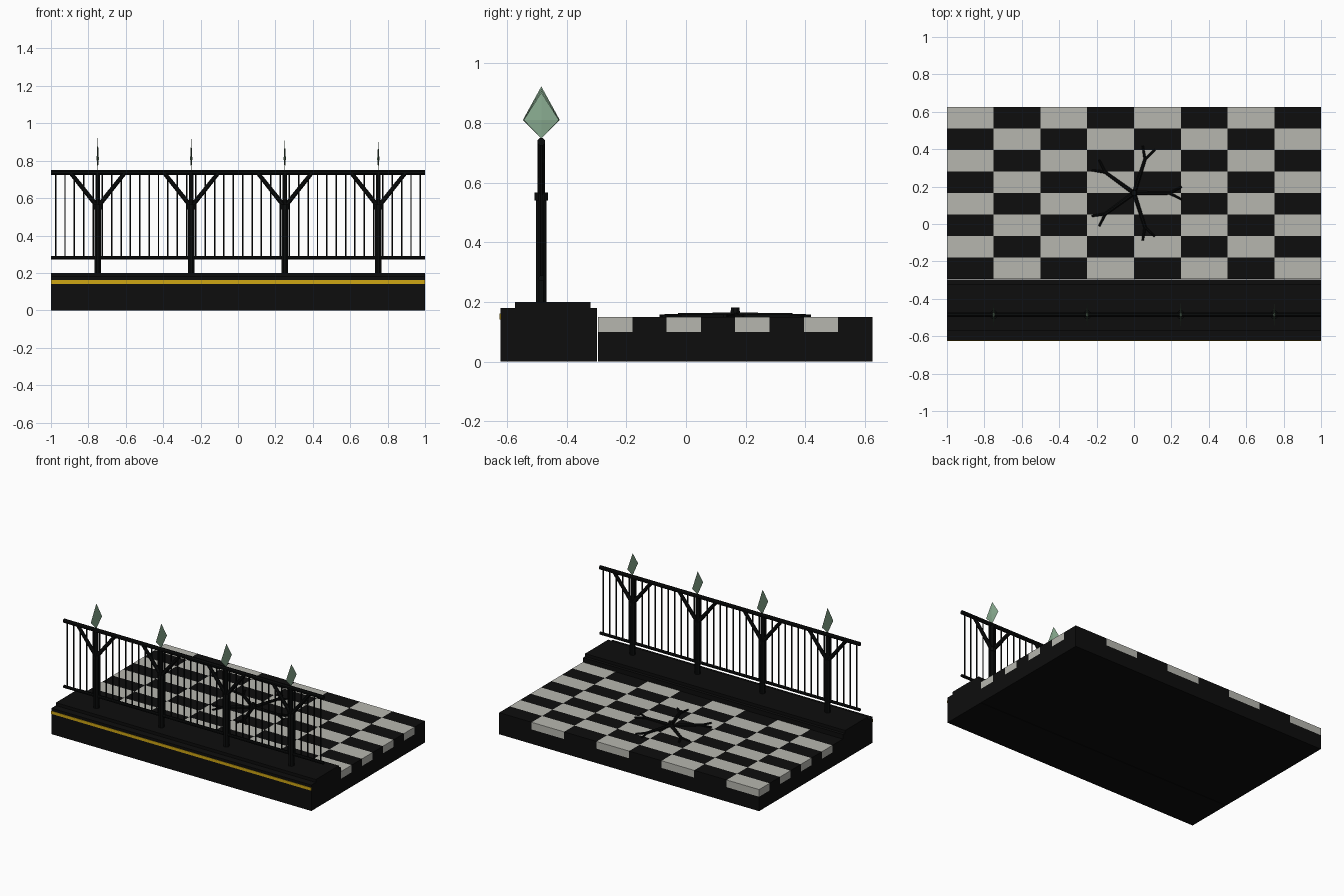
import bpy, math
from mathutils import Vector

if "Cube" in bpy.data.objects:
    bpy.data.objects.remove(bpy.data.objects["Cube"])


def mat(name, rgb):
    m = bpy.data.materials.new(name)
    m.diffuse_color = (*rgb, 1)
    m.use_nodes = True
    m.node_tree.nodes["Principled BSDF"].inputs["Base Color"].default_value = m.diffuse_color
    return m


BLACK = mat("black_stone", (0.004, 0.004, 0.004))
IRON = mat("black_iron", (0.003, 0.0035, 0.0035))
PALE = mat("pale_stone", (0.47, 0.47, 0.43))
GOLD = mat("gold", (0.62, 0.38, 0.007))
GREEN = mat("green_glass", (0.25, 0.41, 0.28))


def mesh(name, verts, faces, mats):
    me = bpy.data.meshes.new(name)
    me.from_pydata(verts, [], faces)
    for m in mats:
        me.materials.append(m)
    ob = bpy.data.objects.new(name, me)
    bpy.context.collection.objects.link(ob)
    return ob


def box(name, x0, x1, y0, y1, z0, z1, m):
    v = [(x, y, z) for x in (x0, x1) for y in (y0, y1) for z in (z0, z1)]
    f = [(0, 1, 3, 2), (4, 6, 7, 5), (0, 4, 5, 1),
         (2, 3, 7, 6), (0, 2, 6, 4), (1, 5, 7, 3)]
    return mesh(name, v, f, [m])


def rod(name, a, b, r1, m, r2=None, n=8):
    """Tapered n-sided rod from a to b."""
    a, b = Vector(a), Vector(b)
    q = (b - a).to_track_quat('Z', 'Y')
    r2 = r1 if r2 is None else r2
    v = []
    for c, r in ((a, r1), (b, r2)):
        for i in range(n):
            t = 2 * math.pi * (i + 0.5) / n
            v.append(c + q @ Vector((r * math.cos(t), r * math.sin(t), 0)))
    f = [(i, (i + 1) % n, n + (i + 1) % n, n + i) for i in range(n)]
    f += [tuple(range(n - 1, -1, -1)), tuple(range(n, 2 * n))]
    return mesh(name, v, f, [m])


# floor slab and chequered tiles
Y0, Y1 = -0.295, 0.625
box("floor_slab", -1, 1, Y0, Y1, 0, 0.10, BLACK)
W, D = 0.25, (Y1 - Y0) / 8
for r in range(8):
    for c in range(8):
        light = (r + c) % 2 == 0
        box("pale_tile" if light else "dark_tile", -1 + c * W, -1 + (c + 1) * W,
            Y1 - (r + 1) * D, Y1 - r * D, 0.10, 0.15, PALE if light else BLACK)

# raised kerb with gold stripe
box("kerb_base", -1, 1, -0.622, -0.298, 0, 0.18, BLACK)
box("kerb_top", -1, 1, -0.573, -0.32, 0.18, 0.20, BLACK)
box("kerb_stripe", -1, 1, -0.625, -0.621, 0.142, 0.162, GOLD)

# railing
FY = -0.485
rod("top_rail", (-1, FY, 0.737), (1, FY, 0.737), 0.0135, IRON)
rod("bottom_rail", (-1, FY, 0.28), (1, FY, 0.28), 0.010, IRON)
for i in range(40):
    x = -0.975 + 0.05 * i
    rod("baluster", (x, FY, 0.28), (x, FY, 0.735), 0.0045, IRON, n=6)

# branching posts with crystal finials
for i, x in enumerate((-0.75, -0.25, 0.25, 0.75)):
    rod("post", (x, FY, 0.20), (x, FY, 0.56), 0.0195, IRON)
    rod("post_collar", (x, FY, 0.54), (x, FY, 0.567), 0.024, IRON)
    rod("post_upper", (x, FY, 0.56), (x, FY, 0.735), 0.014, IRON)
    for s in (-1, 1):
        rod("post_branch", (x, FY, 0.553), (x + s * 0.145, FY, 0.735),
            0.0135, IRON, 0.012)
    top, w, zc = 0.923 - 0.007 * i, 0.062 - 0.001 * i, 0.81
    v = [(x, FY, 0.748), (x + 0.006, FY, zc), (x, FY + w, zc),
         (x - 0.006, FY, zc), (x, FY - w, zc), (x, FY, top)]
    f = []
    for k in range(4):
        p, q = 1 + k, 1 + (k + 1) % 4
        f += [(p, q, 5), (q, p, 0)]
    mesh("crystal_finial", v, f, [GREEN])

# five-armed root ornament on the floor
CY = 0.165
rod("root_hub", (0, CY, 0.15), (0, CY, 0.182), 0.019, IRON, 0.015)
for k in range(5):
    t = k * math.tau / 5

    def at(u, w, z):
        return (u * math.cos(t) - w * math.sin(t),
                CY + u * math.sin(t) + w * math.cos(t), z)
    rod("root_arm", at(0, 0, 0.154), at(0.2, 0, 0.154), 0.012, IRON, 0.009)
    for s in (-1, 1):
        rod("root_twig", at(0.19, 0, 0.153), at(0.255, s * 0.034, 0.153),
            0.008, IRON, 0.006)
